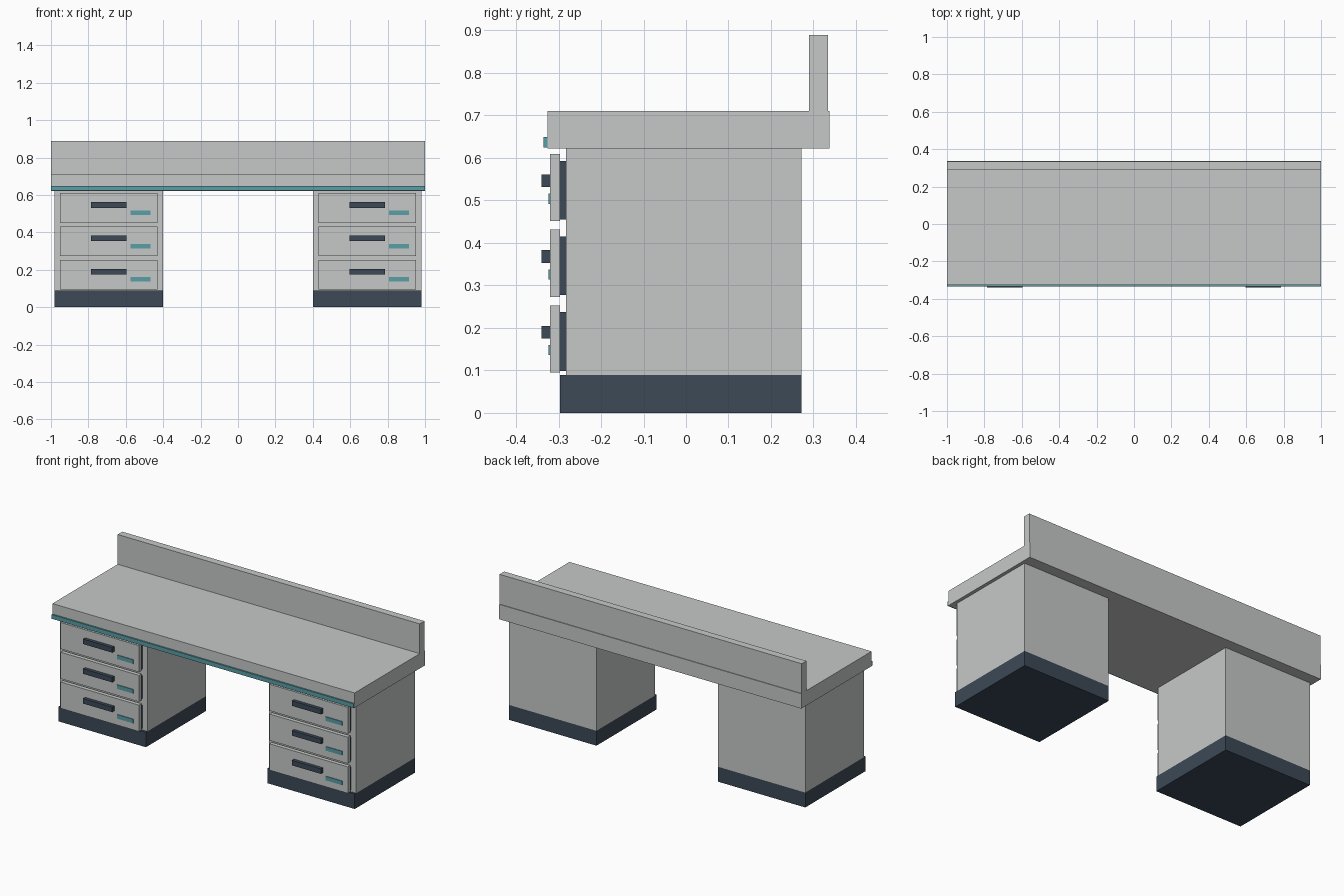
import bpy

cube = bpy.data.objects.get("Cube")
if cube:
    bpy.data.objects.remove(cube, do_unlink=True)


def material(name, rgb):
    mat = bpy.data.materials.new(name)
    mat.use_nodes = True
    mat.diffuse_color = (*rgb, 1)
    mat.node_tree.nodes["Principled BSDF"].inputs["Base Color"].default_value = (*rgb, 1)
    return mat


GREY = material("light grey", (0.558, 0.584, 0.571))
NAVY = material("dark slate", (0.045, 0.067, 0.095))
TEAL = material("teal", (0.102, 0.342, 0.376))


def box(name, mat, x, y, z):
    """Box spanning the given (low, high) range on each axis."""
    spans = (x, y, z)
    bpy.ops.mesh.primitive_cube_add(size=1, location=[(a + b) / 2 for a, b in spans])
    obj = bpy.context.object
    obj.name = name
    obj.scale = [b - a for a, b in spans]
    bpy.ops.object.transform_apply(location=False, rotation=False, scale=True)
    obj.data.materials.append(mat)
    return obj


def around(centre, half):
    return centre - half, centre + half


# Worktop, upstand and front trim
FULL = (-1, 1)
box("worktop", GREY, FULL, (-0.326, 0.338), (0.622, 0.711))
box("back_upstand", GREY, FULL, (0.29, 0.334), (0.711, 0.889))
box("front_trim", TEAL, FULL, (-0.335, -0.326), (0.624, 0.649))

# Two pedestals with three drawers each
for side, cx in (("right", -0.691), ("left", 0.691)):
    width = around(cx, 0.289)
    box(f"{side}_plinth", NAVY, width, (-0.296, 0.272), (0, 0.089))
    box(f"{side}_cabinet", GREY, width, (-0.282, 0.272), (0.089, 0.622))
    for i in range(3):
        z = 0.174 + 0.178 * i
        tag = f"{side}_drawer_{i + 1}"
        box(f"{tag}_backing", NAVY, around(cx, 0.255), (-0.296, -0.282), around(z - 0.006, 0.069))
        box(f"{tag}_front", GREY, around(cx, 0.26), (-0.32, -0.296), around(z, 0.079))
        box(f"{tag}_handle", NAVY, around(cx, 0.096), (-0.34, -0.32), around(z + 0.016, 0.015))
        # Labels sit to the same side of each handle
        box(f"{tag}_label", TEAL, around(cx + 0.17, 0.054), (-0.324, -0.32), around(z - 0.026, 0.012))
